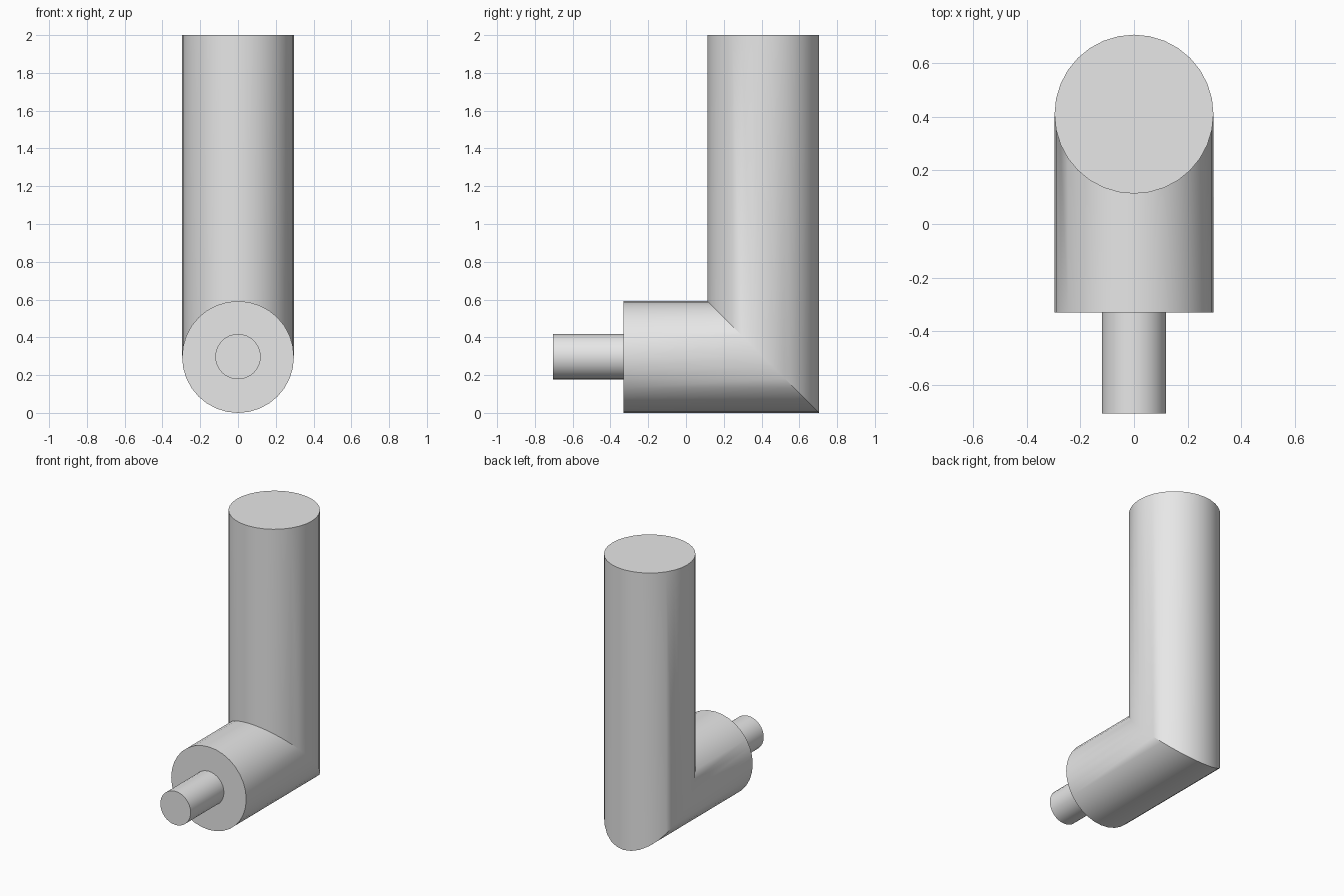
import bpy
import bmesh
from math import cos, sin, tau, radians

cube = bpy.data.objects.get("Cube")
if cube:
    bpy.data.objects.remove(cube, do_unlink=True)

grey = bpy.data.materials.new("light grey")
grey.use_nodes = True
colour = (0.8, 0.8, 0.8, 1)
grey.diffuse_color = colour
grey.node_tree.nodes["Principled BSDF"].inputs["Base Color"].default_value = colour

SIDES = 32
PIPE_R = 0.296
ROD_R = 0.12
AXIS_Y = 0.409   # centre line of the upright leg
AXIS_Z = 0.296   # centre line of the horizontal leg


def skin_rings(name, radius, rings):
    """Join rings of points, each given by a function of the height offset, and cap the ends."""
    bm = bmesh.new()
    loops = []
    for place in rings:
        loop = []
        for i in range(SIDES):
            a = tau * i / SIDES
            y, z = place(radius * sin(a))
            loop.append(bm.verts.new((radius * cos(a), y, z)))
        loops.append(loop)
    for near, far in zip(loops, loops[1:]):
        for i in range(SIDES):
            j = (i + 1) % SIDES
            bm.faces.new((near[i], near[j], far[j], far[i]))
    bm.faces.new(loops[0])
    bm.faces.new(loops[-1])
    bmesh.ops.recalc_face_normals(bm, faces=bm.faces)
    mesh = bpy.data.meshes.new(name)
    bm.to_mesh(mesh)
    bm.free()
    mesh.materials.append(grey)
    obj = bpy.data.objects.new(name, mesh)
    bpy.context.collection.objects.link(obj)
    bpy.ops.object.select_all(action='DESELECT')
    obj.select_set(True)
    bpy.context.view_layer.objects.active = obj
    bpy.ops.object.shade_smooth_by_angle(angle=radians(30))
    return obj


# Mitred elbow: front mouth, diagonal joint, top end
skin_rings("elbow_pipe", PIPE_R, [
    lambda h: (-0.33, AXIS_Z + h),
    lambda h: (AXIS_Y - h, AXIS_Z + h),
    lambda h: (AXIS_Y - h, 2.0),
])

# Thin rod protruding from the front mouth
skin_rings("front_rod", ROD_R, [
    lambda h: (-0.705, AXIS_Z + 0.002 + h),
    lambda h: (-0.33, AXIS_Z + 0.002 + h),
])
